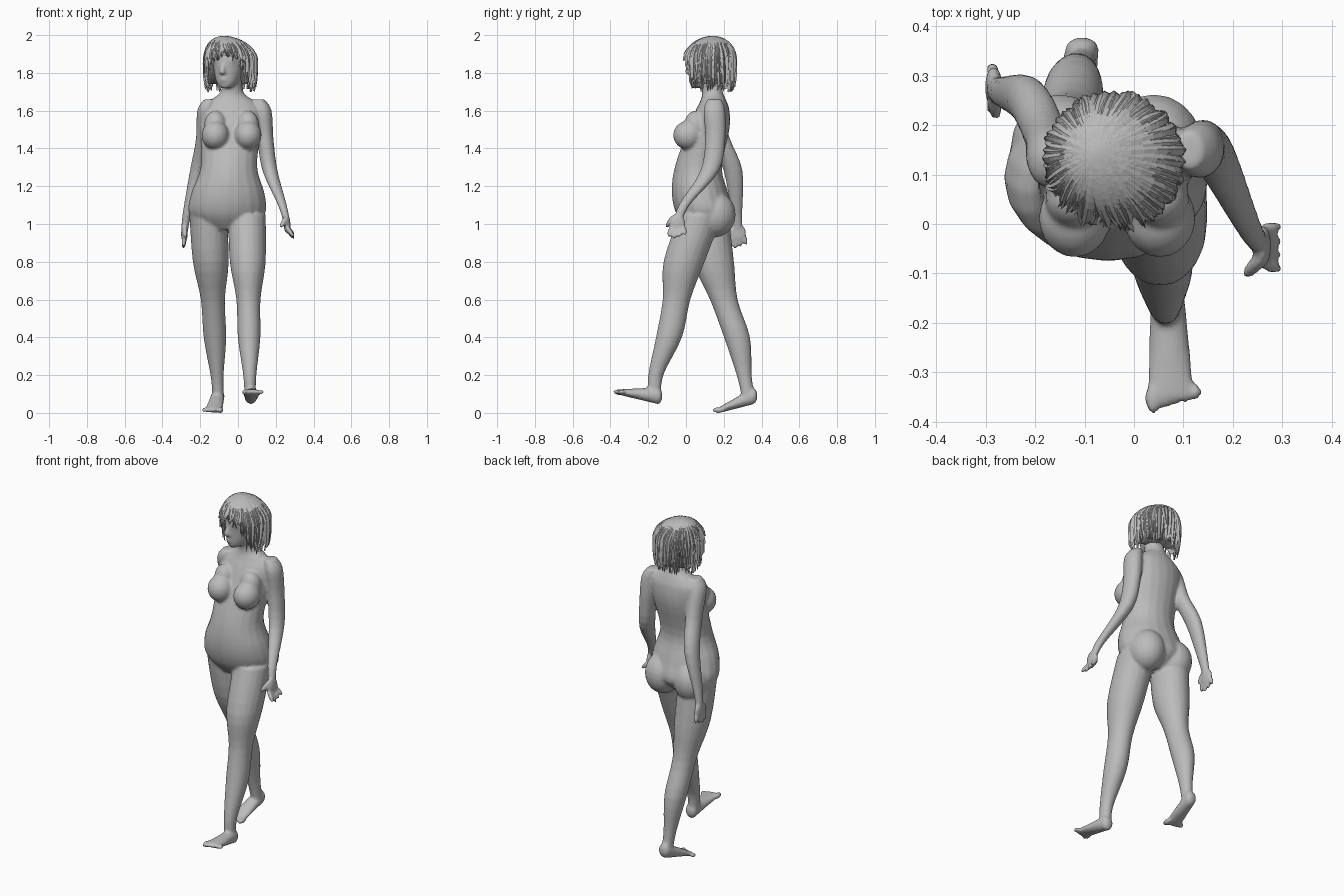
import bpy
import bmesh
import random
from math import sin, cos, pi, radians
from mathutils import Matrix, Vector

random.seed(4)
if "Cube" in bpy.data.objects:
    bpy.data.objects.remove(bpy.data.objects["Cube"], do_unlink=True)

clay = (0.5, 0.5, 0.5, 1)
grey = bpy.data.materials.new("clay grey")
grey.use_nodes = True
grey.diffuse_color = clay
grey.node_tree.nodes["Principled BSDF"].inputs["Base Color"].default_value = clay

SIDES = 20
CIRCLE = [(cos(2 * pi * k / SIDES), sin(2 * pi * k / SIDES)) for k in range(SIDES)]


def finish(bm, name, smooth):
    bmesh.ops.recalc_face_normals(bm, faces=bm.faces)
    for face in bm.faces:
        face.smooth = smooth
    mesh = bpy.data.meshes.new(name)
    bm.to_mesh(mesh)
    bm.free()
    mesh.materials.append(grey)
    obj = bpy.data.objects.new(name, mesh)
    bpy.context.collection.objects.link(obj)
    return obj


def wrap(bm, rings):
    """Skin a stack of closed rings of points and cap both ends."""
    rings = [[bm.verts.new(point) for point in ring] for ring in rings]
    for lower, upper in zip(rings, rings[1:]):
        for k in range(len(lower)):
            bm.faces.new((lower[k - 1], lower[k], upper[k], upper[k - 1]))
    bm.faces.new(rings[0])
    bm.faces.new(rings[-1])


def resample(rows, steps=4):
    """Smooth curve through all section rows."""
    rows = [Vector(row) for row in rows]
    last = len(rows) - 1
    curve = []
    for i in range(last):
        before, start, end, after = rows[max(i - 1, 0)], rows[i], rows[i + 1], rows[min(i + 2, last)]
        leave, arrive = (end - before) / 2, (after - start) / 2
        for k in range(steps):
            t = k / steps
            ease = t * t * (3 - 2 * t)
            curve.append(start.lerp(end, ease) + leave * t * (1 - t) ** 2 - arrive * t * t * (1 - t))
    return curve + [rows[last]]


def tube(bm, rows, along="z"):
    """Loft ellipses; each row holds a centre (x, y, z) and two radii."""
    rings = []
    for x, y, z, wide, deep in resample(rows):
        if along == "z":
            rings.append([(x + wide * u, y + deep * v, z) for u, v in CIRCLE])
        else:
            rings.append([(x + wide * u, y, z + deep * v) for u, v in CIRCLE])
    wrap(bm, rings)


def ball(bm, centre, radii, turn=Matrix.Identity(4), levels=12):
    matrix = Matrix.Translation(centre) @ turn @ Matrix.Diagonal((*radii, 1))
    angles = [pi * (j + 0.2) / (levels + 0.4) for j in range(levels + 1)]
    wrap(bm, [[matrix @ Vector((sin(a) * u, sin(a) * v, cos(a))) for u, v in CIRCLE] for a in angles])


def digit(bm, start, reach, radius):
    """Finger or toe: one long ellipsoid pointing along its reach."""
    turn = reach.to_track_quat("Z", "X").to_matrix().to_4x4()
    ball(bm, start + reach / 2, (radius, radius, reach.length / 2 + radius), turn)


def leg(bm, hip_x, ankle_x, depths):
    """Both legs share heights and thickness; depths set the stride."""
    heights = (1.05, 0.8, 0.6, 0.4, 0.2, 0.08)
    radii = (0.1, 0.095, 0.064, 0.06, 0.035, 0.03)
    rows = []
    for z, y, r in zip(heights, depths, radii):
        x = ankle_x + (hip_x - ankle_x) * z
        rows.append((x, y, z, r, r * 1.15))
    tube(bm, rows)


def foot(bm, heel, front, inner):
    """Wedge from heel to the ball of the foot, then five toes."""
    rows = []
    for k in range(5):
        t = k / 4
        rows.append((*heel.lerp(front, t), 0.034 + t / 70, 0.045 - t * 0.03))
    tube(bm, rows, "y")
    ball(bm, heel, (0.033, 0.02, 0.04))
    for k in range(5):
        side = inner * (0.037 - k * 0.021 - (k > 0) * 0.003)
        digit(bm, front + Vector((side, 0.015, 0)), Vector((0, k * 0.006 - 0.035, 0)),
              0.012 if k else 0.016)


def arm(bm, points, drop, lean):
    """Both arms share heights and thickness; drop lowers the hand."""
    heights = (1.66, 1.6, 1.45, 1.28, 1.1 - drop, 1 - drop)
    radii = (0.03, 0.046, 0.043, 0.04, 0.024, 0.017)
    tube(bm, [(x, y, z, r, r * 1.25) for (x, y), z, r in zip(points, heights, radii)])
    palm = Vector((*points[-1], heights[-1]))
    ball(bm, palm, (0.018, 0.043, 0.05))
    # Four fingers and a forward thumb
    for k in range(4):
        root = palm + Vector((0, k * 0.023 - 0.035, -0.02))
        digit(bm, root, Vector((lean, (k - 2) / 200, abs(k - 1) / 100 - 0.05)), 0.013)
    digit(bm, palm + Vector((0, -0.02, 0.04)), Vector((-lean, -0.035, -0.05)), 0.015)


body = bmesh.new()

# Torso and neck, leaning gently across as they rise
trunk = ((0.97, 0.09, 0.1, 0.08), (1.05, 0.1, 0.2, 0.15), (1.16, 0.075, 0.195, 0.15),
         (1.3, 0.065, 0.15, 0.125), (1.5, 0.12, 0.16, 0.11), (1.6, 0.14, 0.16, 0.09),
         (1.65, 0.145, 0.12, 0.07), (1.7, 0.14, 0.06, 0.055), (1.8, 0.12, 0.05, 0.055))
tube(body, [(z / 25 - 0.1, y, z, wide, deep) for z, y, wide, deep in trunk])

# Paired masses of chest and seat
for side in (-1, 1):
    ball(body, (side * 0.086 - 0.034, 0.012, 1.47), (0.073, 0.08, 0.077))
    ball(body, (side * 0.086 - 0.034, 0.05, 1.52), (0.06, 0.06, 0.08))
    ball(body, (side * 0.095 - 0.055, 0.155, 1.05), (0.1, 0.108, 0.12))

# Left leg strides forward, right leg trails
leg(body, 0.048, 0.066, (0.08, -0.01, -0.05, -0.09, -0.16, -0.165))
leg(body, -0.155, -0.1, (0.11, 0.145, 0.2, 0.27, 0.308, 0.33))
foot(body, Vector((0.068, -0.145, 0.09)), Vector((0.075, -0.35, 0.11)), -1)
foot(body, Vector((-0.105, 0.358, 0.09)), Vector((-0.13, 0.175, 0.015)), 1)

# Left arm reaches forward, right arm swings back
arm(body, ((0.11, 0.15), (0.132, 0.15), (0.145, 0.155), (0.17, 0.125),
           (0.235, -0.01), (0.26, -0.045)), 0, 0.03)
arm(body, ((-0.15, 0.125), (-0.17, 0.13), (-0.18, 0.18), (-0.215, 0.25),
           (-0.27, 0.268), (-0.284, 0.277)), 0.05, -0.004)

# Head with simple facial features, facing slightly to its right
to_head = Matrix.Translation((-0.04, 0.13, 0)) @ Matrix.Rotation(radians(-20), 4, "Z")
head = bmesh.new()
skull = ((1.72, -0.08, 0.025, 0.025), (1.75, -0.055, 0.055, 0.06), (1.82, -0.02, 0.08, 0.1),
         (1.9, 0, 0.095, 0.118), (1.965, 0, 0.05, 0.06))
nose = ((1.79, -0.112, 0.014, 0.012), (1.805, -0.128, 0.016, 0.016), (1.865, -0.11, 0.009, 0.01))
for profile in (skull, nose):
    tube(head, [(0, y, z, wide, deep) for z, y, wide, deep in profile])
for side in (-1, 1):
    ball(head, (0, -0.11, 1.766 + side * 0.007), (0.022, 0.013, 0.007))
    ball(head, (side * 0.034, -0.098, 1.842), (0.016, 0.012, 0.009))
    ball(head, (side * 0.036, -0.1, 1.865), (0.026, 0.014, 0.008))
head.transform(to_head)
head_mesh = bpy.data.meshes.new("head_part")
head.to_mesh(head_mesh)
head.free()
body.from_mesh(head_mesh)
bpy.data.meshes.remove(head_mesh)

# Fuse everything into one continuous skin, then keep the result
figure = finish(body, "body", True)
skin = figure.modifiers.new("fuse", "REMESH")
skin.mode = "VOXEL"
skin.voxel_size = 0.008
skin.use_smooth_shade = True
soften = figure.modifiers.new("soften", "SMOOTH")
soften.iterations = 5
fused = bpy.data.meshes.new_from_object(figure.evaluated_get(bpy.context.evaluated_depsgraph_get()))
figure.modifiers.clear()
figure.data = fused
fused.materials.clear()
fused.materials.append(grey)


def hair_limit(phi):
    """Lowest polar angle of the hair: short fringe, long sides and back."""
    t = min(max((abs(phi) - radians(32)) / radians(38), 0), 1)
    return radians(84) + radians(46) * t * t * (3 - 2 * t)


def hair_point(phi, theta, scale):
    """Point on the hair volume, with the parting off centre."""
    spread, rise = sin(theta), cos(theta)
    if rise < 0:
        spread = (1 + spread) / 2
    x = 0.133 * spread * scale * sin(phi) - 0.035 * max(rise, 0) ** 2
    y = -0.13 * spread * scale * cos(phi)
    return to_head @ Vector((x, y, 1.87 + rise * (0.126 if rise > 0 else 0.23)))


# Hair cap
cap = bmesh.new()
columns, levels = 48, 14
around = [2 * pi * i / columns - pi for i in range(columns)]
wrap(cap, [[hair_point(phi, hair_limit(phi) * 0.95 * (j + 0.1) / levels, 0.96) for phi in around]
           for j in range(levels + 1)])
finish(cap, "hair_cap", True)

# Ridged, pointed locks fanning out from the crown
locks = bmesh.new()
count, steps = 190, 10
for i in range(count):
    phi = 2 * pi * i / count - pi + random.uniform(-0.05, 0.05)
    start = radians(random.uniform(4, 40))
    end = hair_limit(phi) + radians(random.uniform(-14, 9))
    lift, flare = random.uniform(0.96, 1.03), random.uniform(0, 0.1)
    curl, width = random.uniform(-0.2, 0.2), random.uniform(0.06, 0.1)
    rows = []
    for k in range(steps + 1):
        t = k / steps
        theta = start + (end - start) * t
        half = width * (1 - t ** 4 * 0.95) / max(sin(theta), 0.25)
        rows.append([locks.verts.new(hair_point(phi + curl * t * t + edge * half, theta,
                                                lift + flare * t * t + (edge == 0) * 0.05))
                     for edge in (-1, 0, 1)])
    for a, b in zip(rows, rows[1:]):
        for k in (0, 1):
            locks.faces.new((a[k], b[k], b[k + 1], a[k + 1]))
finish(locks, "hair_locks", False)
